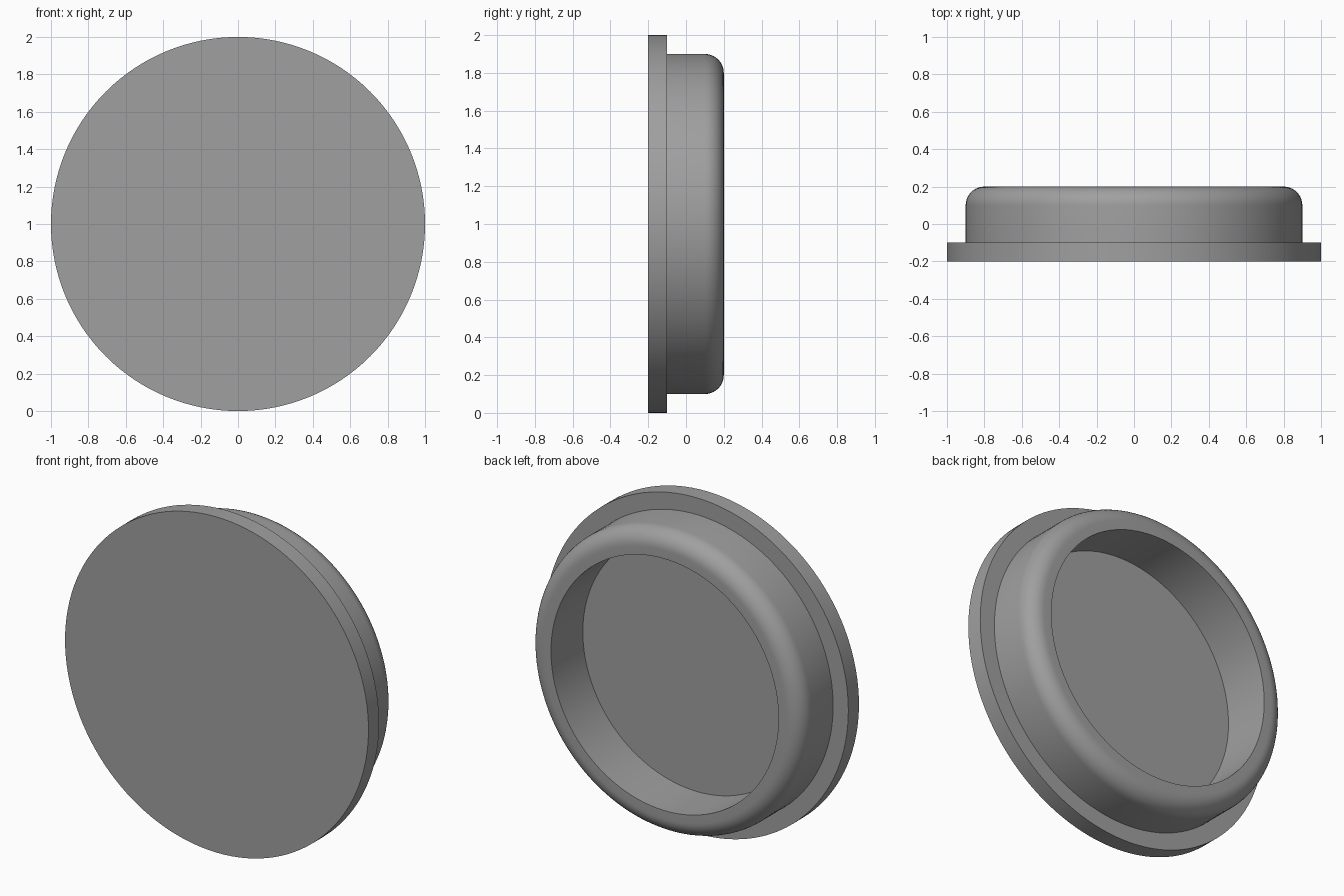
import bpy, bmesh, math

if "Cube" in bpy.data.objects:
    bpy.data.objects.remove(bpy.data.objects["Cube"])

SEGMENTS = 128

grey = bpy.data.materials.new("grey")
grey.diffuse_color = (0.35, 0.35, 0.35, 1.0)
grey.use_nodes = True
grey.node_tree.nodes["Principled BSDF"].inputs["Base Color"].default_value = grey.diffuse_color


def lathe(name, profile):
    """Revolve (radius, y) points around the y axis at z = 1, capping both ends."""
    bm = bmesh.new()
    rings = []
    for r, y in profile:
        rings.append([bm.verts.new((r * math.cos(2 * math.pi * i / SEGMENTS), y,
                                    1 + r * math.sin(2 * math.pi * i / SEGMENTS)))
                      for i in range(SEGMENTS)])
    for a, b in zip(rings, rings[1:]):
        for i in range(SEGMENTS):
            j = (i + 1) % SEGMENTS
            bm.faces.new((a[i], a[j], b[j], b[i]))
    bm.faces.new(rings[0])
    bm.faces.new(rings[-1])
    bmesh.ops.recalc_face_normals(bm, faces=bm.faces[:])
    mesh = bpy.data.meshes.new(name)
    bm.to_mesh(mesh)
    bm.free()
    mesh.materials.append(grey)
    obj = bpy.data.objects.new(name, mesh)
    bpy.context.collection.objects.link(obj)
    bpy.ops.object.select_all(action='DESELECT')
    obj.select_set(True)
    bpy.context.view_layer.objects.active = obj
    bpy.ops.object.shade_smooth_by_angle(angle=math.radians(30))
    return obj


# Rounded outer corner of the raised wall
fillet = [(0.8 + 0.1 * math.cos(t), 0.1 + 0.1 * math.sin(t))
          for t in (math.pi / 2 * k / 10 for k in range(11))]

# Flanged disc, raised wall with rounded rim, and the flat recess inside it
lathe("flanged_cap", [(1.0, -0.2), (1.0, -0.1), (0.9, -0.1)] + fillet
      + [(0.75, 0.2), (0.75, -0.1)])
